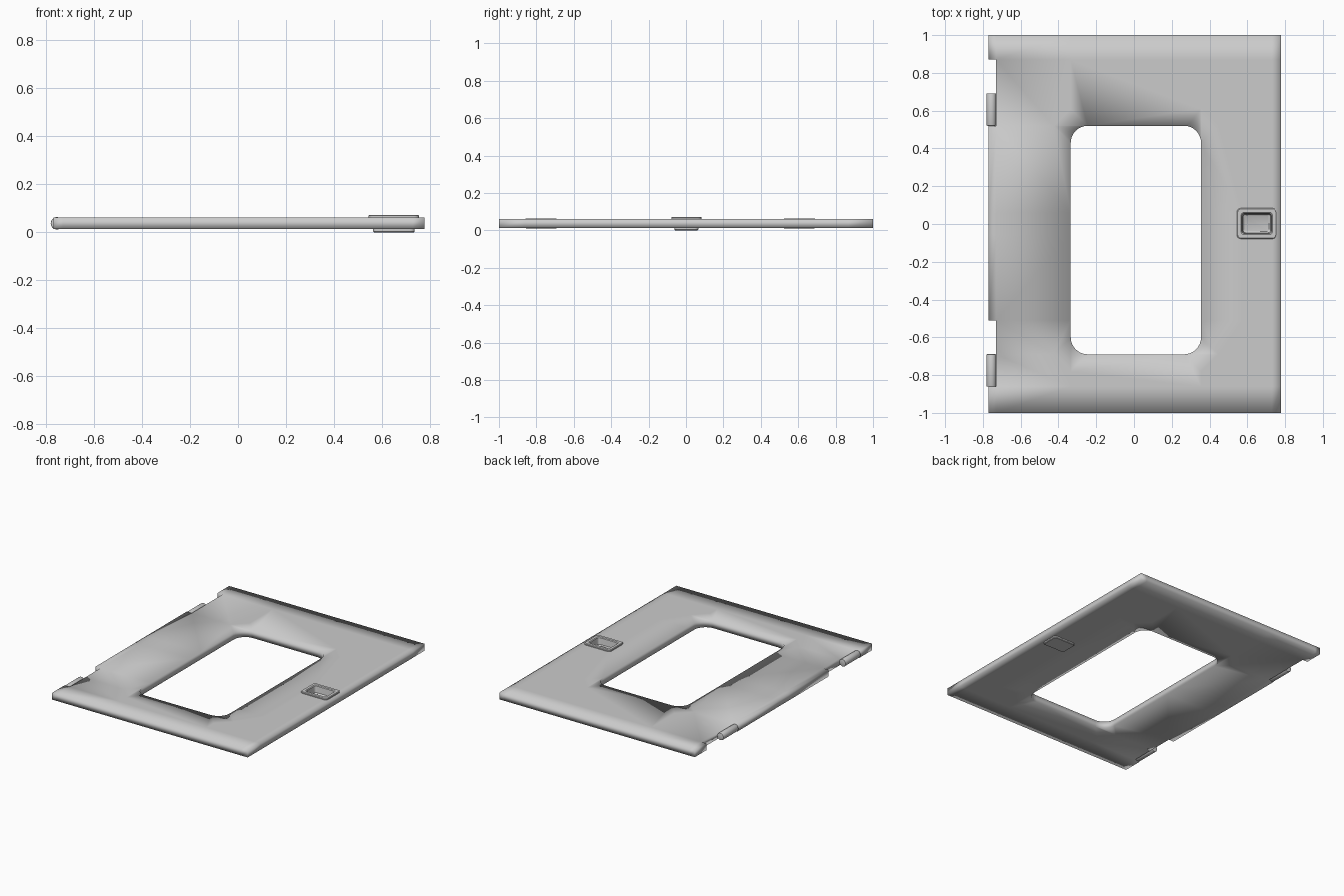
import bpy, bmesh, math
from mathutils import Matrix

if "Cube" in bpy.data.objects:
    bpy.data.objects.remove(bpy.data.objects["Cube"], do_unlink=True)

BOTTOM, TOP = 0.013, 0.062
WINDOW = (-0.335, 0.355, -0.69, 0.52)
LATCH = (0.57, 0.73, -0.055, 0.06)
NOTCHES = [(-0.77, -0.73, -0.86, -0.51), (-0.77, -0.73, 0.52, 0.87)]


def finish(name, bm):
    bmesh.ops.recalc_face_normals(bm, faces=bm.faces)
    mesh = bpy.data.meshes.new(name)
    bm.to_mesh(mesh)
    bm.free()
    obj = bpy.data.objects.new(name, mesh)
    bpy.context.collection.objects.link(obj)
    return obj


def smooth_by_angle(obj, degrees):
    bpy.ops.object.select_all(action='DESELECT')
    obj.select_set(True)
    bpy.context.view_layer.objects.active = obj
    bpy.ops.object.shade_smooth_by_angle(angle=math.radians(degrees))


def inside(x, y, box):
    return box[0] < x < box[1] and box[2] < y < box[3]


def door_panel():
    # Grid of cells with the window, latch opening and hinge notches left out
    xs = [-0.77, -0.73, WINDOW[0], WINDOW[1], LATCH[0], LATCH[1], 0.777]
    ys = [-1, -0.86, WINDOW[2], -0.51, LATCH[2], LATCH[3], WINDOW[3], 0.87, 1]
    bm = bmesh.new()
    grid = [[bm.verts.new((x, y, BOTTOM)) for y in ys] for x in xs]
    for i in range(len(xs) - 1):
        for j in range(len(ys) - 1):
            cx, cy = (xs[i] + xs[i + 1]) / 2, (ys[j] + ys[j + 1]) / 2
            if not any(inside(cx, cy, b) for b in [WINDOW, LATCH] + NOTCHES):
                bm.faces.new((grid[i][j], grid[i + 1][j],
                              grid[i + 1][j + 1], grid[i][j + 1]))
    bmesh.ops.delete(bm, geom=[v for v in bm.verts if not v.link_faces],
                     context='VERTS')

    # Thickness
    result = bmesh.ops.extrude_face_region(bm, geom=bm.faces[:],
                                           use_keep_orig=True)
    raised = [g for g in result["geom"] if isinstance(g, bmesh.types.BMVert)]
    bmesh.ops.translate(bm, verts=raised, vec=(0, 0, TOP - BOTTOM))

    # Rounded window corners
    def is_corner(edge):
        a, b = edge.verts
        return (abs(a.co.z - b.co.z) > 0.01
                and any(abs(a.co.x - x) < 1e-4 for x in WINDOW[:2])
                and any(abs(a.co.y - y) < 1e-4 for y in WINDOW[2:]))
    bmesh.ops.bevel(bm, geom=[e for e in bm.edges if is_corner(e)],
                    offset=0.09, segments=8, profile=0.5, affect='EDGES')

    # Soft shading everywhere except around the hidden latch opening
    for f in bm.faces:
        f.smooth = True
    for e in bm.edges:
        if all(LATCH[0] - 1e-3 < v.co.x < LATCH[1] + 1e-3
               and LATCH[2] - 1e-3 < v.co.y < LATCH[3] + 1e-3
               for v in e.verts):
            e.smooth = False
    return finish("door_panel", bm)


def rounded_rectangle(bm, cx, cy, hw, hh, radius, z, steps=4):
    ring = []
    for k, (sx, sy) in enumerate([(1, 1), (-1, 1), (-1, -1), (1, -1)]):
        for s in range(steps + 1):
            a = math.pi / 2 * (k + s / steps)
            ring.append(bm.verts.new((
                cx + sx * (hw - radius) + radius * math.cos(a),
                cy + sy * (hh - radius) + radius * math.sin(a), z)))
    return ring


def latch_tray():
    # Underside plate, flange, raised rim and recessed floor in one loft
    sections = [
        (0.083, 0.059, 0.015, 0.0),
        (0.087, 0.063, 0.018, 0.004),
        (0.087, 0.063, 0.018, 0.055),
        (0.105, 0.081, 0.020, 0.055),
        (0.105, 0.081, 0.020, 0.069),
        (0.101, 0.077, 0.018, 0.073),
        (0.083, 0.059, 0.016, 0.073),
        (0.078, 0.054, 0.015, 0.068),
        (0.073, 0.049, 0.014, 0.024),
        (0.066, 0.042, 0.012, 0.018),
    ]
    bm = bmesh.new()
    rings = [rounded_rectangle(bm, 0.65, 0.0025, *s) for s in sections]
    for low, high in zip(rings, rings[1:]):
        for i in range(len(low)):
            j = (i + 1) % len(low)
            bm.faces.new((low[i], low[j], high[j], high[i]))
    bm.faces.new(rings[0])
    bm.faces.new(rings[-1])
    smooth_by_angle(finish("latch_tray", bm), 35)


def hinge_barrel(name, y_centre):
    bm = bmesh.new()
    place = (Matrix.Translation((-0.755, y_centre, (BOTTOM + TOP) / 2))
             @ Matrix.Rotation(math.pi / 2, 4, 'X'))
    bmesh.ops.create_cone(bm, cap_ends=True, segments=20, radius1=0.026,
                          radius2=0.026, depth=0.172, matrix=place)
    rims = [e for e in bm.edges if any(len(f.verts) > 4 for f in e.link_faces)]
    bmesh.ops.bevel(bm, geom=rims, offset=0.005, segments=2, profile=0.5,
                    affect='EDGES')
    smooth_by_angle(finish(name, bm), 40)


door_panel()
latch_tray()
hinge_barrel("front_hinge", -0.775)
hinge_barrel("back_hinge", 0.606)
